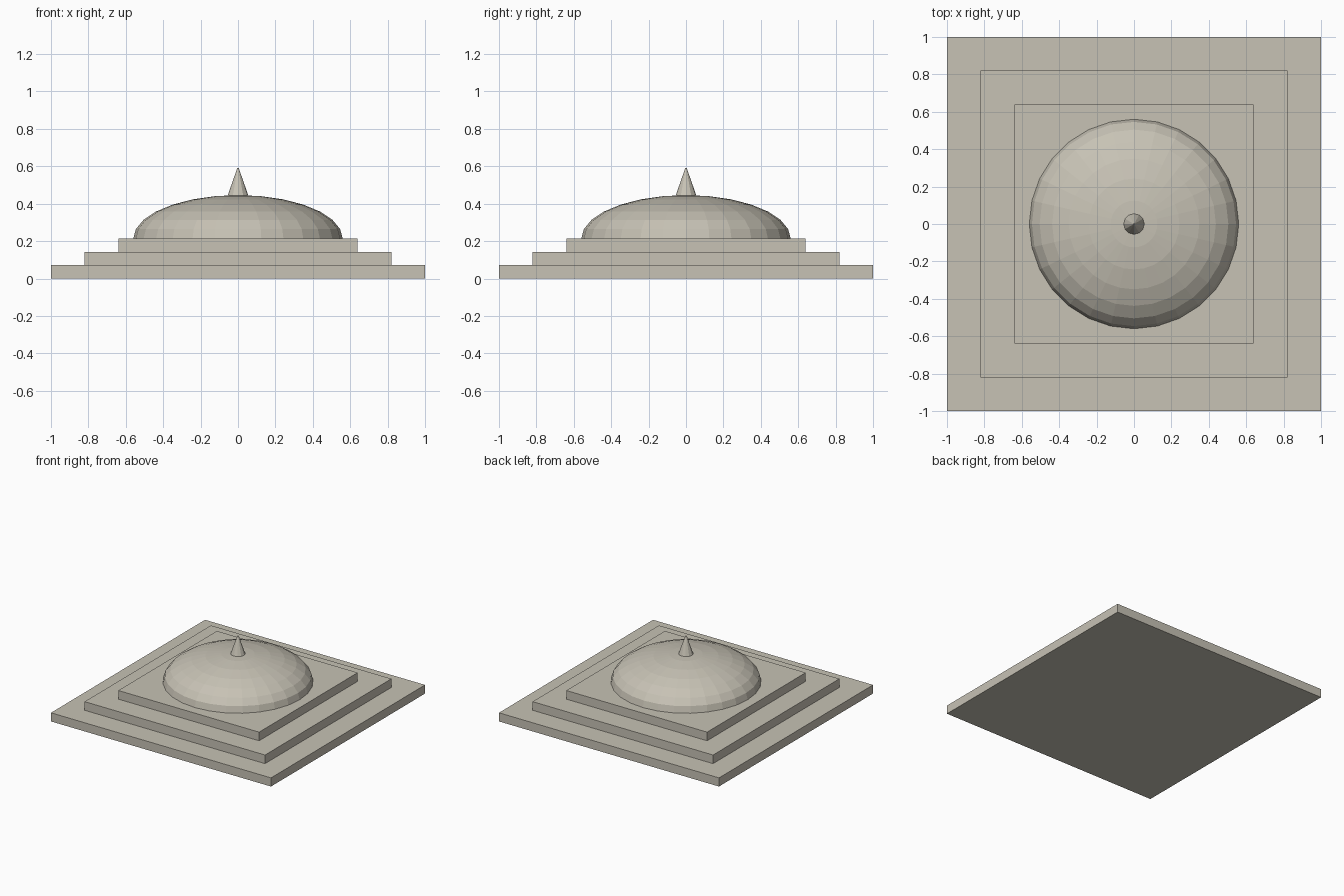
import bpy
import bmesh
from mathutils import Matrix

cube = bpy.data.objects.get("Cube")
if cube:
    bpy.data.objects.remove(cube, do_unlink=True)

stone = bpy.data.materials.new("pale_stone")
stone.use_nodes = True
colour = (0.57, 0.54, 0.46, 1)
stone.diffuse_color = colour
stone.node_tree.nodes["Principled BSDF"].inputs["Base Color"].default_value = colour


def add_part(name, bm):
    mesh = bpy.data.meshes.new(name)
    bm.to_mesh(mesh)
    bm.free()
    mesh.materials.append(stone)
    part = bpy.data.objects.new(name, mesh)
    bpy.context.collection.objects.link(part)
    return part


# Three stacked square steps
STEP = 0.071
for i, (name, half) in enumerate([("lower_step", 1.0), ("middle_step", 0.82), ("upper_step", 0.64)]):
    bm = bmesh.new()
    bmesh.ops.create_cube(bm, size=1)
    bmesh.ops.scale(bm, vec=(2 * half, 2 * half, STEP), verts=bm.verts)
    bmesh.ops.translate(bm, vec=(0, 0, STEP * (i + 0.5)), verts=bm.verts)
    add_part(name, bm)

# Flattened faceted half-sphere dome
top = 3 * STEP
bm = bmesh.new()
bmesh.ops.create_uvsphere(bm, u_segments=28, v_segments=14, radius=1)
bmesh.ops.bisect_plane(bm, geom=bm.verts[:] + bm.edges[:] + bm.faces[:], dist=0.0001,
                       plane_co=(0, 0, 0), plane_no=(0, 0, 1), clear_inner=True)
rim = [e for e in bm.edges if e.is_boundary]
bmesh.ops.holes_fill(bm, edges=rim, sides=0)
bmesh.ops.scale(bm, vec=(0.56, 0.56, 0.233), verts=bm.verts)
bmesh.ops.translate(bm, vec=(0, 0, top), verts=bm.verts)
add_part("dome", bm)

# Pointed finial on the crown
bm = bmesh.new()
bmesh.ops.create_cone(bm, cap_ends=True, segments=12, radius1=0.06, radius2=0.004,
                      depth=0.16, matrix=Matrix.Translation((0, 0, 0.51)))
add_part("finial", bm)
